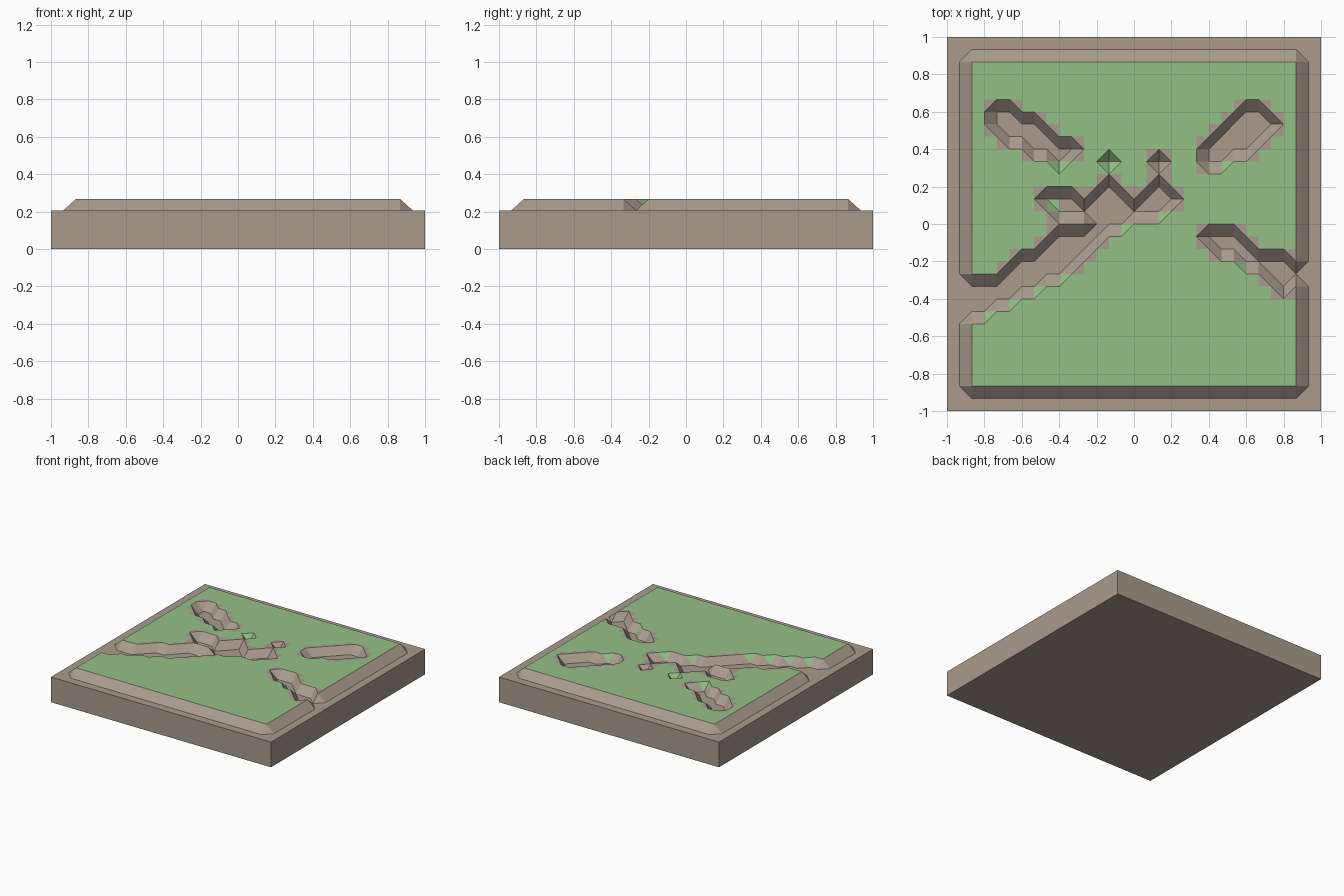
import bpy, bmesh

if "Cube" in bpy.data.objects:
    bpy.data.objects.remove(bpy.data.objects["Cube"])

N = 15
U = 1 / N
LOW, HIGH = 0.207, 0.267

# Trench floor points: row -> inclusive column spans
TRENCHES = {
    9: [(-11, -10), (9, 10)],
    8: [(-11, -8), (8, 11)],
    7: [(-10, -7), (7, 10)],
    6: [(-8, -5), (6, 9)],
    5: [(-6, -6), (6, 7), (-2, -2), (2, 2)],
    3: [(-2, -2), (2, 2)],
    2: [(-7, -5), (-3, -1), (1, 3)],
    1: [(-6, 2)],
    0: [(-3, -1)],
    -1: [(-6, -3), (6, 8)],
    -2: [(-7, -4), (7, 9)],
    -3: [(-9, -5), (9, 12)],
    -4: [(-10, -6), (11, 13)],
    -5: [(-13, -8), (12, 12)],
    -6: [(-13, -10)],
    -7: [(-13, -12)],
}
# Bank tiles that stay grassy
GRASSY = {(-3, 4), (-2, 4), (-3, 5), (-2, 5), (-7, 4), (-6, 4), (7, 4),
          (-12, -8), (-10, -7), (-8, -6), (-6, -5), (-1, -1), (2, 0),
          (8, -4), (-7, 1)}


def is_low(i, j):
    if max(abs(i), abs(j)) >= 14:
        return True
    return any(a <= i <= b for a, b in TRENCHES.get(j, []))


def material(name, rgb):
    m = bpy.data.materials.new(name)
    m.diffuse_color = (*rgb, 1)
    m.use_nodes = True
    m.node_tree.nodes["Principled BSDF"].inputs["Base Color"].default_value = m.diffuse_color
    return m


earth = material("earth", (0.40, 0.33, 0.27))
grass = material("grass", (0.30, 0.53, 0.25))


def make_object(name, bm, mats):
    me = bpy.data.meshes.new(name)
    bm.to_mesh(me)
    bm.free()
    for m in mats:
        me.materials.append(m)
    ob = bpy.data.objects.new(name, me)
    bpy.context.collection.objects.link(ob)
    return ob


# Terrain surface: tiles split so that an odd corner gets its own triangle
bm = bmesh.new()
grid = {(i, j): bm.verts.new((i * U, j * U, LOW if is_low(i, j) else HIGH))
        for i in range(-N, N + 1) for j in range(-N, N + 1)}
for i in range(-N, N):
    for j in range(-N, N):
        keys = [(i, j), (i + 1, j), (i + 1, j + 1), (i, j + 1)]
        v = [grid[k] for k in keys]
        low = [is_low(*k) for k in keys]
        if low[0] == low[2] and low[1] != low[3]:
            faces = [(v[0], v[1], v[2]), (v[0], v[2], v[3])]
        elif low[1] == low[3] and low[0] != low[2]:
            faces = [(v[0], v[1], v[3]), (v[1], v[2], v[3])]
        elif sum(low) == 2 and low[0] == low[2]:
            a = 1 if low[0] else 0      # saddle: keep the high diagonal
            faces = [(v[a], v[a + 1], v[a + 2]), (v[a], v[a + 2], v[a - 1])]
        else:
            faces = [v]
        green = not any(low) or (i, j) in GRASSY
        for f in faces:
            bm.faces.new(f).material_index = int(green)
make_object("terrain_surface", bm, [earth, grass])

# Plinth under the terrain, open at the top
bm = bmesh.new()
bmesh.ops.create_cube(bm, size=1)
for p in bm.verts:
    p.co = (p.co.x * 2, p.co.y * 2, (p.co.z + 0.5) * LOW)
bm.normal_update()
bmesh.ops.delete(bm, geom=[f for f in bm.faces if f.normal.z > 0.5],
                 context='FACES_ONLY')
make_object("plinth", bm, [earth])
